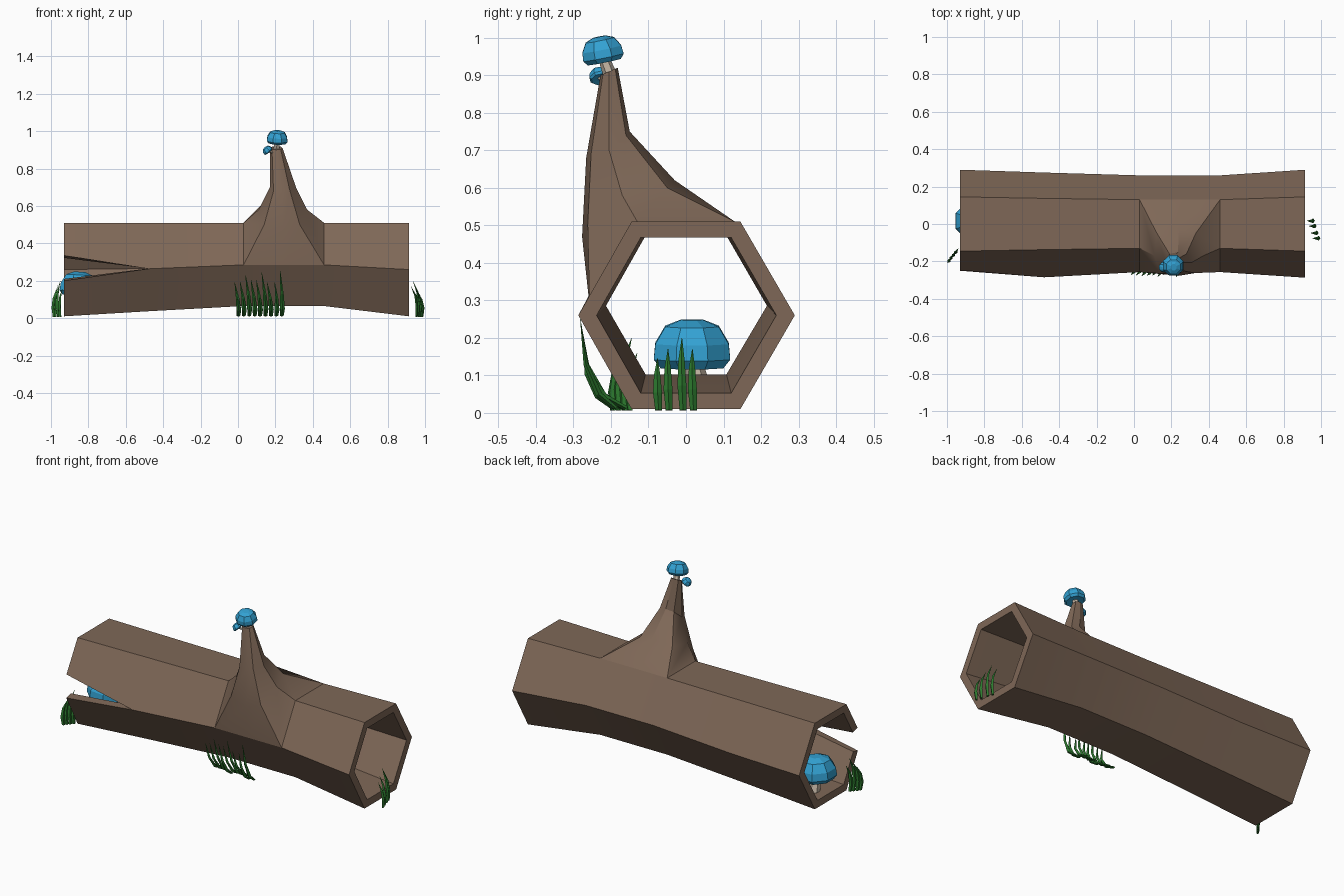
import bpy, bmesh, math, random
from mathutils import Vector, Matrix

if "Cube" in bpy.data.objects:
    bpy.data.objects.remove(bpy.data.objects["Cube"], do_unlink=True)
random.seed(4)


def material(name, rgb):
    m = bpy.data.materials.new(name)
    m.use_nodes = True
    m.diffuse_color = (*rgb, 1)
    m.node_tree.nodes["Principled BSDF"].inputs["Base Color"].default_value = (*rgb, 1)
    return m


bark = material("bark brown", (0.21, 0.137, 0.095))
blue = material("cap blue", (0.033, 0.36, 0.65))
cream = material("stem cream", (0.58, 0.49, 0.39))
green = material("grass green", (0.025, 0.19, 0.027))


def finish(bm, name, mat, angle=None):
    bmesh.ops.remove_doubles(bm, verts=bm.verts, dist=0.0005)
    bmesh.ops.recalc_face_normals(bm, faces=bm.faces)
    me = bpy.data.meshes.new(name)
    bm.to_mesh(me)
    bm.free()
    me.materials.append(mat)
    ob = bpy.data.objects.new(name, me)
    bpy.context.collection.objects.link(ob)
    if angle:
        bpy.ops.object.select_all(action='DESELECT')
        ob.select_set(True)
        bpy.context.view_layer.objects.active = ob
        bpy.ops.object.shade_smooth_by_angle(angle=math.radians(angle))
    return ob


def loft(bm, rings, caps=True):
    """Join closed rings of points into a skin."""
    loops = [[bm.verts.new(p) for p in r] for r in rings]
    n = len(loops[0])
    for a, b in zip(loops, loops[1:]):
        for i in range(n):
            bm.faces.new((a[i], a[(i + 1) % n], b[(i + 1) % n], b[i]))
    if caps:
        bm.faces.new(loops[0][::-1])
        bm.faces.new(loops[-1])


# Hollow hexagonal log, split open along the front of its right end
def log_ring(x, half, front, back, mid, base, lip=None):
    low, high = lip or ((-front, mid), (-front, mid))
    outer = [low, (-half, base), (half, base), (back, mid), (half, 0.51), (-half, 0.51), high]
    centre = (0.51 + base) / 2
    inner = [(y * 0.83, centre + (z - centre) * 0.83) for y, z in outer]
    return [[Vector((x, y, z)) for y, z in r] for r in (outer, inner)]


sections = [
    log_ring(-0.93, 0.145, 0.285, 0.29, 0.26, 0.01, ((-0.25, 0.2), (-0.247, 0.335))),
    log_ring(-0.48, 0.137, 0.285, 0.275, 0.264, 0.037),
    log_ring(0.03, 0.13, 0.257, 0.26, 0.285, 0.065),
    log_ring(0.46, 0.13, 0.257, 0.26, 0.285, 0.065),
    log_ring(0.915, 0.145, 0.287, 0.29, 0.26, 0.01),
]
bm = bmesh.new()


def quad(*pts):
    bm.faces.new([bm.verts.new(p) for p in pts])


for (o1, i1), (o2, i2) in zip(sections, sections[1:]):
    for k in range(6):
        quad(o1[k], o1[k + 1], o2[k + 1], o2[k])
        quad(i1[k], i2[k], i2[k + 1], i1[k + 1])
for o, i in (sections[0], sections[-1]):
    for k in range(6):
        quad(o[k], i[k], i[k + 1], o[k + 1])
(o1, i1), (o2, i2) = sections[:2]
for k in (0, 6):
    quad(o1[k], o2[k], i2[k], i1[k])
finish(bm, "hollow_log", bark, 30)

# Broken branch flaring up from the log
base = [(0.03, -0.257, 0.285), (0.245, -0.257, 0.285), (0.46, -0.257, 0.285), (0.46, -0.13, 0.51),
        (0.46, 0.13, 0.51), (0.245, 0.13, 0.51), (0.03, 0.13, 0.51), (0.03, -0.13, 0.51)]
flare = [(0.14, -0.265, 0.5), (0.24, -0.277, 0.47), (0.33, -0.262, 0.5), (0.37, -0.17, 0.58),
         (0.33, -0.05, 0.6), (0.24, -0.03, 0.62), (0.12, -0.045, 0.6), (0.11, -0.17, 0.58)]
neck = [(0.19, -0.258, 0.68), (0.235, -0.266, 0.68), (0.275, -0.253, 0.69), (0.31, -0.205, 0.7),
        (0.28, -0.16, 0.74), (0.235, -0.15, 0.75), (0.19, -0.16, 0.74), (0.17, -0.205, 0.7)]
tip = [(0.205 + 0.033 * math.cos(a), -0.205 + 0.023 * math.sin(a), 0.91 + 0.01 * math.sin(a))
       for a in (math.radians(225 + 45 * k) for k in range(8))]
bm = bmesh.new()
loft(bm, [base, flare, neck, tip])
finish(bm, "broken_branch", bark, 30)


# Mushrooms: an eight-sided cap on a tapered stem
CAP = [(0.35, -0.5), (0.82, -0.56), (1.0, -0.34), (0.96, 0.05), (0.7, 0.48), (0.3, 0.64)]


def mushroom(name, centre, radius, root, stem_radius, tilt):
    centre, root = Vector(centre), Vector(root)
    turn = Matrix.Rotation(tilt[0], 3, 'X') @ Matrix.Rotation(tilt[1], 3, 'Y')

    def circle(mid, r, z=0.0, n=8):
        return [mid + turn @ Vector((r * math.cos(math.tau * (k + 0.5) / n),
                                     r * math.sin(math.tau * (k + 0.5) / n), z)) for k in range(n)]

    bm = bmesh.new()
    loft(bm, [circle(centre, r * radius * 1.04, z * radius) for r, z in CAP])
    finish(bm, name + "_cap", blue)
    bm = bmesh.new()
    neck_end = centre + turn @ Vector((0, 0, -0.3 * radius))
    loft(bm, [circle(root, stem_radius * 1.25, n=6), circle(neck_end, stem_radius, n=6)])
    finish(bm, name + "_stem", cream)


mushroom("log_mushroom", (-0.85, 0.016, 0.18), 0.106, (-0.85, 0.04, 0.045), 0.026, (0, 0.06))
mushroom("branch_mushroom", (0.21, -0.224, 0.967), 0.057, (0.205, -0.2, 0.895), 0.015, (0.2, 0.05))
mushroom("small_mushroom", (0.155, -0.232, 0.9), 0.027, (0.19, -0.215, 0.885), 0.007, (0.2, -0.7))


# Grass: curved tapering blades
def blade(bm, root, bend, point, width, side):
    root, bend, point, side = map(Vector, (root, bend, point, side))
    depth = (point - root).cross(side).normalized()
    rings = []
    for t, w in ((0, 0.75), (0.3, 1.0), (0.65, 0.7), (1, 0.06)):
        mid = root * (1 - t) ** 2 + bend * 2 * t * (1 - t) + point * t * t
        s, d = side * width * w / 2, depth * width * w * 0.35
        rings.append([mid + s, mid + d, mid - s, mid - d])
    loft(bm, rings)


bm = bmesh.new()
for k in range(9):
    x = -0.01 + k * 0.029
    h = 0.2 + 0.045 * (k % 3 == 2) + random.uniform(-0.015, 0.01)
    y = -0.175 - random.uniform(-0.02, 0.02)
    blade(bm, (x + 0.012, y, 0.012), (x + 0.022, -0.275, 0.05),
          (x - 0.008 + 0.012 * (k > 6), -0.25 - 0.12 * (h - 0.01) * 1.1, h), 0.026, (1, 0, 0))
finish(bm, "middle_grass", green)

bm = bmesh.new()
for x, y, h in ((0.955, 0.02, 0.17), (0.965, -0.008, 0.2), (0.975, -0.045, 0.17), (0.985, -0.073, 0.145)):
    blade(bm, (x, y, 0.007), (x + 0.015, y - 0.006, h * 0.6), (x - 0.03, y - 0.003, h), 0.024, (0, 1, 0))
finish(bm, "left_end_grass", green)

bm = bmesh.new()
for x, y, h in ((-0.95, -0.15, 0.16), (-0.962, -0.165, 0.2), (-0.975, -0.18, 0.175), (-0.985, -0.195, 0.15)):
    blade(bm, (x, y, 0.007), (x - 0.014, y - 0.012, h * 0.6), (x + 0.012, y + 0.02, h), 0.024, (0.6, 0.8, 0))
finish(bm, "right_end_grass", green)
